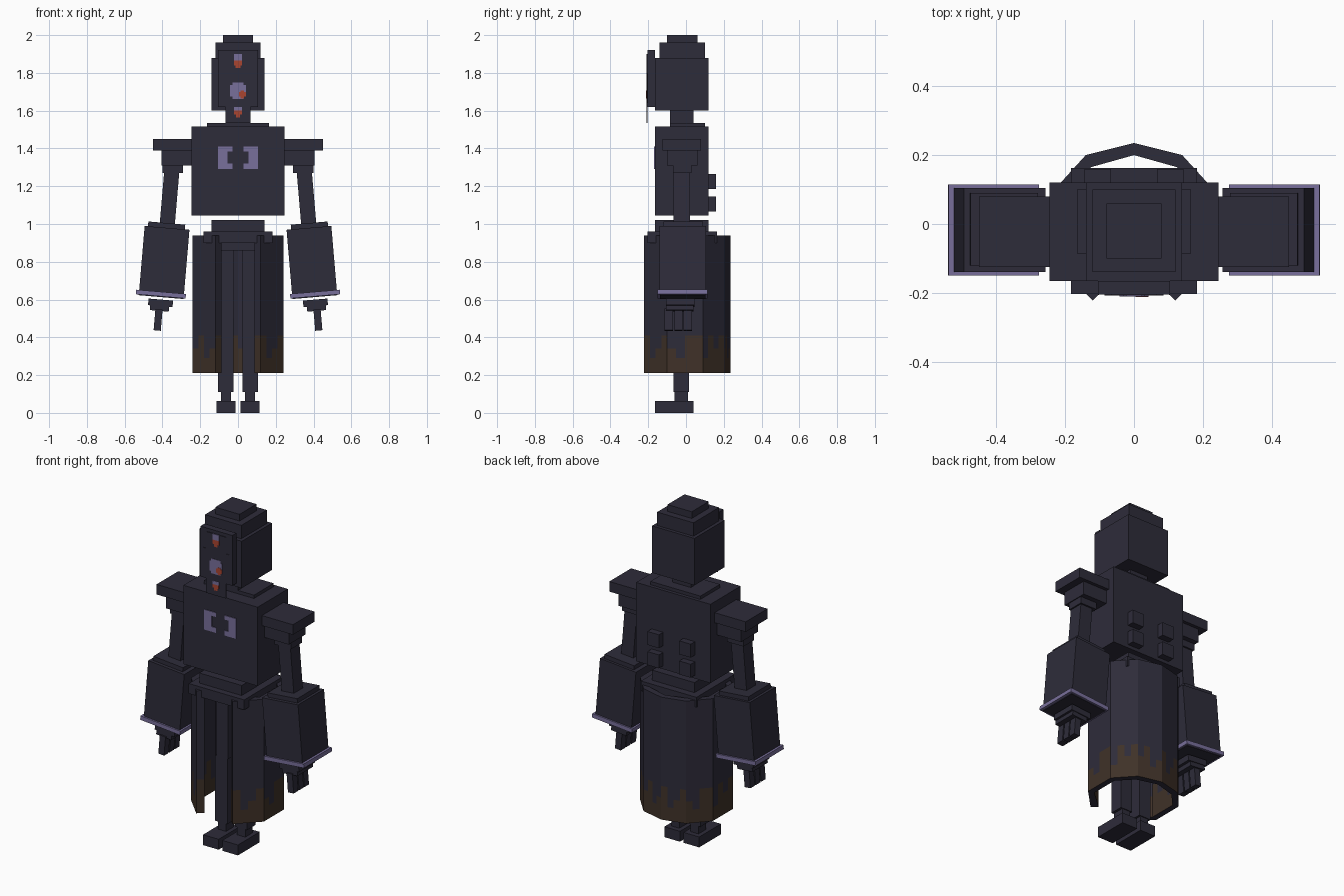
import bpy, bmesh, math
from mathutils import Vector, Matrix

if "Cube" in bpy.data.objects:
    bpy.data.objects.remove(bpy.data.objects["Cube"])


def material(name, rgb):
    m = bpy.data.materials.new(name)
    m.diffuse_color = (*rgb, 1)
    m.use_nodes = True
    m.node_tree.nodes["Principled BSDF"].inputs["Base Color"].default_value = m.diffuse_color
    return m


DARK = material("dark slate", (0.027, 0.025, 0.042))
LAV = material("lavender", (0.19, 0.16, 0.33))
RED = material("rust red", (0.40, 0.06, 0.03))
BROWN = material("mud brown", (0.050, 0.031, 0.021))


def finish(name, bm, mats):
    bmesh.ops.recalc_face_normals(bm, faces=bm.faces[:])
    me = bpy.data.meshes.new(name)
    bm.to_mesh(me)
    bm.free()
    for m in mats:
        me.materials.append(m)
    ob = bpy.data.objects.new(name, me)
    bpy.context.collection.objects.link(ob)
    return ob


def box(name, x, y, z, mat=DARK, tilt=0.0):
    """Box from (min, max) ranges, tilted about its own centre around y."""
    r = (x, y, z)
    centre = Vector([(a + b) / 2 for a, b in r])
    size = Vector([b - a for a, b in r])
    bm = bmesh.new()
    bmesh.ops.create_cube(bm, size=1, matrix=Matrix.Translation(centre)
                          @ Matrix.Rotation(tilt, 4, 'Y') @ Matrix.Diagonal(size.to_4d()))
    return finish(name, bm, [mat])


def pair(name, x, y, z, mat=DARK, tilt=0.0):
    """Box on the +x side and its mirror image."""
    box(name + "_right", x, y, z, mat, tilt)
    box(name + "_left", (-x[1], -x[0]), y, z, mat, -tilt)


# Head with stepped crown
box("head", (-.14, .14), (-.165, .12), (1.60, 1.88))
box("crown_lower", (-.12, .12), (-.14, .10), (1.88, 1.96))
box("crown_upper", (-.08, .08), (-.10, .06), (1.96, 2.0))
box("neck", (-.06, .06), (-.085, .04), (1.53, 1.60))

# Mask with a long face strip
box("mask", (-.105, .105), (-.204, -.165), (1.62, 1.92))
box("face_strip", (-.065, .065), (-.208, -.203), (1.535, 1.90))
box("face_strip_middle", (-.085, .085), (-.207, -.203), (1.64, 1.80))

# Eyes: plates on the face strip
Y1, Y2 = (-.210, -.207), (-.212, -.209)
box("top_eye", (-.022, .022), Y1, (1.865, 1.90), LAV)
box("top_pupil", (-.022, .022), Y1, (1.84, 1.865), RED)
box("top_pupil_tip", (-.012, .012), Y1, (1.825, 1.84), RED)
box("middle_eye", (-.042, .042), Y1, (1.675, 1.735), LAV)
box("middle_eye_tall", (-.03, .03), Y1, (1.662, 1.75), LAV)
box("middle_pupil", (.004, .042), Y2, (1.675, 1.70), RED)
box("middle_pupil_tip", (.012, .032), Y2, (1.665, 1.708), RED)
box("bottom_eye", (-.022, .022), Y1, (1.60, 1.62), LAV)
box("bottom_pupil", (-.02, .02), Y1, (1.58, 1.60), RED)
box("bottom_pupil_tip", (-.011, .011), Y1, (1.565, 1.58), RED)

# Torso, collar, chest emblem, back blocks
box("torso", (-.245, .245), (-.165, .12), (1.045, 1.515))
box("collar", (-.165, .165), (-.085, .10), (1.515, 1.535))
YE = (-.169, -.164)
pair("emblem_top", (.028, .105), YE, (1.385, 1.41), LAV)
pair("emblem_side", (.055, .105), YE, (1.32, 1.385), LAV)
pair("emblem_bottom", (.028, .105), YE, (1.29, 1.32), LAV)
for i, z in enumerate((1.065, 1.185)):
    pair(f"back_block_{i}", (.067, .143), (.12, .16), (z, z + .08))

# Hips and belt
box("waist", (-.14, .14), (-.165, .12), (.96, 1.02))
box("belt", (-.183, .183), (-.203, .163), (.90, .96))
box("pelvis", (-.10, .10), (-.085, .035), (.86, .90))

# Arms
T = -.085
pair("shoulder_joint", (.24, .29), (-.10, .06), (1.31, 1.39))
pair("shoulder_pad", (.245, .45), (-.125, .08), (1.39, 1.45))
pair("shoulder_block", (.285, .405), (-.10, .06), (1.31, 1.39))
pair("shoulder_base", (.29, .40), (-.07, .03), (1.27, 1.31))
pair("upper_arm", (.322, .402), (-.065, .02), (.99, 1.30), DARK, T)
pair("sleeve_cap", (.28, .476), (-.12, .09), (.975, 1.005), DARK, T)
pair("sleeve", (.271, .509), (-.14, .105), (.64, .98), DARK, T)
pair("cuff", (.276, .54), (-.15, .114), (.617, .641), LAV, T)
pair("cuff_opening", (.288, .526), (-.138, .102), (.613, .618), DARK, T)
pair("palm_top", (.345, .475), (-.105, .045), (.565, .60), DARK, T)
pair("palm", (.365, .465), (-.105, .04), (.54, .58), DARK, T)
for i, y in enumerate((-.113, -.062, -.012)):
    pair(f"finger_{i}", (.404, .442), (y, y + .043), (.436, .55), DARK, T)

# Legs and feet
pair("thigh", (.02, .095), (-.065, .015), (.50, .90))
pair("shin", (.025, .105), (-.065, .015), (.11, .50))
pair("ankle", (.037, .09), (-.06, .01), (.06, .11))
pair("foot", (.012, .115), (-.165, .04), (0, .062))


# Robe skirt: thick faceted shell, open in front, with a dripping muddy hem
def skirt():
    half_out = [(.12, -.222), (.24, -.10), (.24, .09), (.14, .20), (0, .235)]
    half_in = [(.088, -.192), (.205, -.09), (.205, .08), (.125, .165), (0, .20)]

    def walk(half):
        full = half + [(-x, y) for x, y in half[-2::-1]]
        pts = []
        for (ax, ay), (bx, by) in zip(full, full[1:]):
            pts += [(ax + (bx - ax) * k / 4, ay + (by - ay) * k / 4) for k in range(4)]
        return pts + [full[-1]]

    levels = [.21, .29, .34, .41, .94]
    drips = [3, 1, 2, 3, 2, 1, 3, 3, 1, 3, 2, 3, 2, 3, 1, 2]
    bm = bmesh.new()
    walls = []
    for half in (half_out, half_in):
        pts = walk(half)
        rows = [[bm.verts.new((x, y, z)) for x, y in pts] for z in levels]
        for r in range(len(levels) - 1):
            for c in range(len(pts) - 1):
                f = bm.faces.new((rows[r][c], rows[r][c + 1], rows[r + 1][c + 1], rows[r + 1][c]))
                f.material_index = int(r < drips[c % 16])
        walls.append(rows)
    o, i = walls
    for r in (0, -1):                       # top and bottom rims
        for c in range(len(o[0]) - 1):
            bm.faces.new((o[r][c], o[r][c + 1], i[r][c + 1], i[r][c]))
    for c in (0, -1):                       # front edges
        for r in range(len(levels) - 1):
            f = bm.faces.new((o[r][c], o[r + 1][c], i[r + 1][c], i[r][c]))
            f.material_index = int(r < 3)
    finish("skirt", bm, [DARK, BROWN])


skirt()
